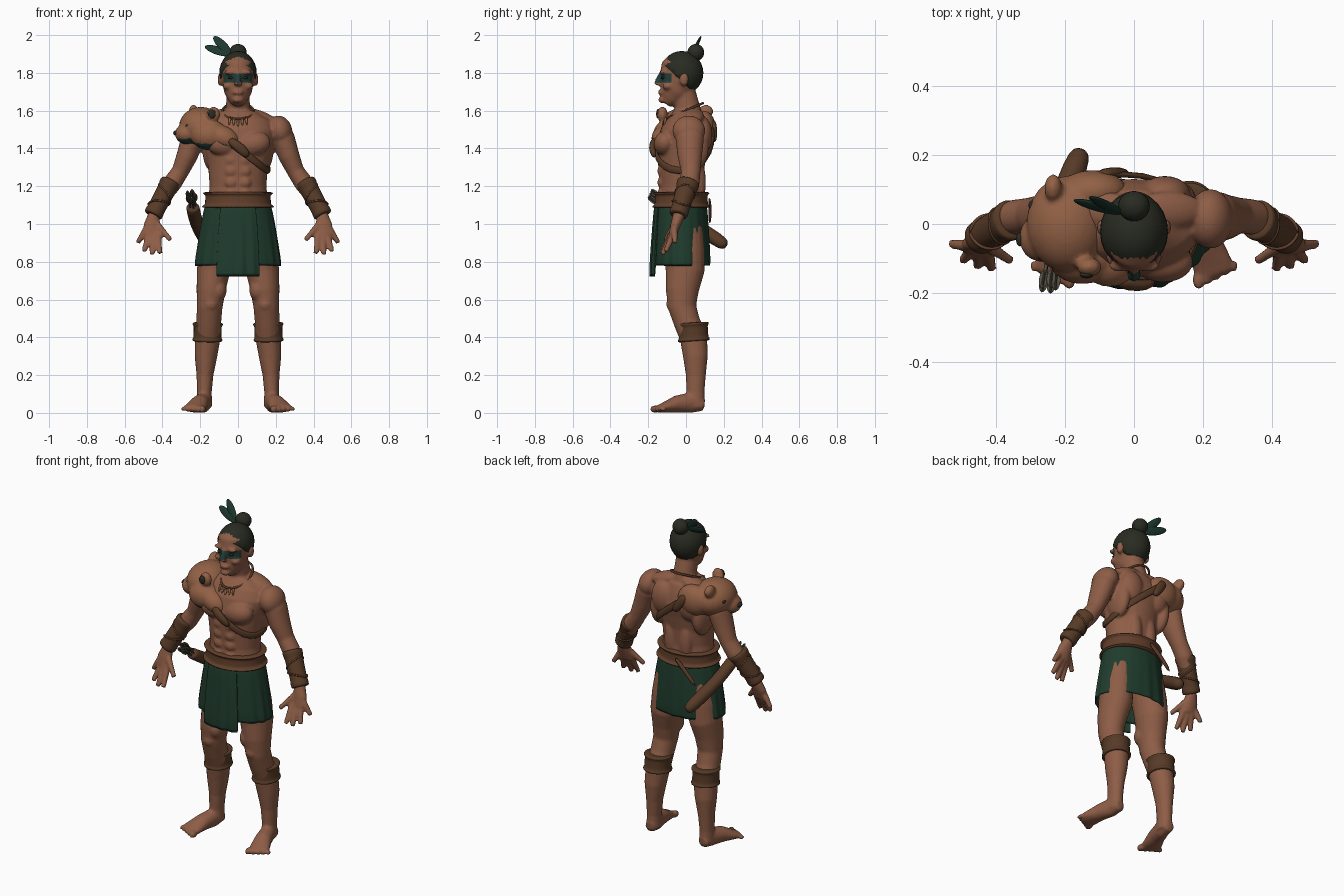
import bpy, bmesh
from math import sin, cos, pi, radians
from mathutils import Vector, Matrix, Euler

cube = bpy.data.objects.get("Cube")
if cube:
    bpy.data.objects.remove(cube, do_unlink=True)

X, Z = Vector((1, 0, 0)), Vector((0, 0, 1))
SIDES = (("left", 1), ("right", -1))


def material(name, *rgb):
    m = bpy.data.materials.new(name)
    m.use_nodes = True
    m.diffuse_color = (*rgb, 1)
    shader = m.node_tree.nodes["Principled BSDF"]
    shader.inputs["Base Color"].default_value = (*rgb, 1)
    shader.inputs["Roughness"].default_value = .8
    return m


skin = material("skin", .27, .11, .062)
pelt = material("pelt", .29, .12, .06)
leather = material("leather", .095, .043, .02)
belt_hide = material("belt hide", .12, .05, .024)
cloth_green = material("cloth green", .014, .045, .026)
hair_dark = material("dark hair", .022, .025, .016)
feather_green = material("feather green", .012, .04, .028)
paint = material("face paint", .018, .05, .042)
bone = material("bone", .32, .15, .07)
arrow_grey = material("arrow grey", .09, .08, .055)


def finish(name, bm, *mats, voxel=0, subdivide=0, thickness=0):
    """Turn a bmesh into a smooth object, optionally fused by remeshing."""
    bmesh.ops.recalc_face_normals(bm, faces=bm.faces)
    mesh = bpy.data.meshes.new(name)
    bm.to_mesh(mesh)
    bm.free()
    ob = bpy.data.objects.new(name, mesh)
    bpy.context.collection.objects.link(ob)
    if voxel:
        remesh = ob.modifiers.new("fuse", "REMESH")
        remesh.mode, remesh.voxel_size = "VOXEL", voxel
        relax = ob.modifiers.new("relax", "SMOOTH")
        relax.factor, relax.iterations = .5, 3
        graph = bpy.context.evaluated_depsgraph_get()
        fused = bpy.data.meshes.new_from_object(ob.evaluated_get(graph))
        ob.modifiers.clear()
        ob.data = fused
    if thickness:
        ob.modifiers.new("thickness", "SOLIDIFY").thickness = thickness
    if subdivide:
        sub = ob.modifiers.new("round", "SUBSURF")
        sub.levels = sub.render_levels = subdivide
    ob.data.materials.clear()
    for m in mats:
        ob.data.materials.append(m)
    ob.data.shade_smooth()
    return ob


def ball(bm, centre, radii, side=1, tilt=0, turn=None):
    x, y, z = centre
    turn = turn or Euler((0, tilt * side, 0)).to_quaternion()
    matrix = Matrix.LocRotScale(Vector((x * side, y, z)), turn, Vector(radii))
    bmesh.ops.create_uvsphere(bm, u_segments=24, v_segments=14, radius=1, matrix=matrix)


def frame(t, ref):
    u = (ref - t * ref.dot(t)).normalized()
    return u, t.cross(u)


def limb(bm, rows, side=1, ref=X, n=20):
    """Loft ellipses along a path; each row is x, y, z and two radii."""
    points = [Vector((x * side, y, z)) for x, y, z, a, b in rows]
    rings = []
    for i, (p, row) in enumerate(zip(points, rows)):
        t = points[min(i + 1, len(rows) - 1)] - points[max(i - 1, 0)]
        u, v = frame(t.normalized(), ref)
        rings.append([bm.verts.new(p + u * row[3] * cos(k * 2 * pi / n)
                                   + v * row[4] * sin(k * 2 * pi / n)) for k in range(n)])
    for low, high in zip(rings, rings[1:]):
        for k in range(n):
            j = (k + 1) % n
            bm.faces.new((low[k], low[j], high[j], high[k]))
    bm.faces.new(rings[0])
    bm.faces.new(rings[-1])


def part(name, mat, rows, side=1, ref=X, n=12, subdivide=1):
    bm = bmesh.new()
    limb(bm, rows, side, ref, n)
    return finish(name, bm, mat, subdivide=subdivide)


def cuff(name, mat, top, bottom, side=1):
    """Leather band with a raised rim at both ends."""
    rows = []
    for t, swell in ((0, .97), (.02, 1.1), (.14, 1.1), (.18, 1), (.5, 1.02),
                     (.82, 1), (.86, 1.1), (.98, 1.1), (1, .97)):
        row = [p + (q - p) * t for p, q in zip(top, bottom)]
        rows.append((*row[:3], row[3] * swell, row[4] * swell))
    part(name, mat, rows, side, n=24)


# Body: torso, neck and head
body = bmesh.new()
limb(body, [(0, -.02, .95, .16, .11), (0, -.025, 1.08, .165, .125), (0, -.025, 1.2, .15, .115),
            (0, -.025, 1.3, .158, .122), (0, -.02, 1.4, .175, .135), (0, 0, 1.48, .2, .135),
            (0, .01, 1.54, .18, .11), (0, .02, 1.59, .1, .08)], n=32)
limb(body, [(0, .03, 1.53, .08, .07), (0, .005, 1.62, .064, .068), (0, -.015, 1.72, .06, .06)])
limb(body, [(0, -.11, 1.64, .03, .028), (0, -.088, 1.665, .052, .058), (0, -.06, 1.7, .073, .083),
            (0, -.04, 1.75, .084, .1), (0, -.028, 1.8, .09, .108), (0, -.022, 1.85, .086, .105),
            (0, -.02, 1.89, .06, .07)], n=28)
limb(body, [(0, -.128, 1.8, .012, .014), (0, -.145, 1.76, .015, .018), (0, -.152, 1.735, .024, .018)])
ball(body, (0, -.13, 1.697), (.032, .02, .014))
ball(body, (0, -.122, 1.657), (.03, .025, .018))

# Body: paired muscles, arms, hands, legs and feet
for name, s in SIDES:
    ball(body, (.094, -.01, 1.765), (.014, .024, .035), s)
    ball(body, (.04, -.122, 1.803), (.036, .017, .011), s)
    ball(body, (.055, -.095, 1.73), (.026, .03, .02), s)
    ball(body, (.085, -.11, 1.425), (.088, .06, .065), s, tilt=-.2)
    ball(body, (.14, .035, 1.4), (.048, .085, .12), s)
    ball(body, (.09, .085, 1.47), (.075, .055, .1), s)
    ball(body, (.1, .04, 1.57), (.11, .055, .035), s, tilt=.3)
    ball(body, (.222, .015, 1.495), (.065, .087, .08), s, tilt=-.3)
    ball(body, (.05, .07, 1.22), (.04, .035, .12), s)
    for step in range(4):
        ball(body, (.035, -.127, 1.16 + step * .06), (.035, .025, .032), s)
    limb(body, [(.215, .02, 1.53, .05, .06), (.24, .02, 1.45, .062, .075), (.27, .02, 1.36, .056, .065),
                (.305, .025, 1.28, .046, .052), (.345, .02, 1.22, .05, .052), (.4, -.01, 1.14, .042, .045),
                (.445, -.037, 1.05, .03, .032), (.455, -.055, .995, .045, .027),
                (.457, -.072, .94, .046, .02)], s)
    # Fingers splay from the knuckles, the thumb from the wrist
    for base, tip in (((.424, -.075, .95), (.413, -.13, .845)), ((.447, -.075, .94), (.455, -.125, .838)),
                      ((.472, -.07, .94), (.498, -.108, .855)), ((.49, -.062, .965), (.532, -.058, .9)),
                      ((.43, -.06, 1), (.357, -.108, .915))):
        middle = [(p + q) / 2 for p, q in zip(base, tip)]
        limb(body, [(*base, .019, .018), (*middle, .016, .016), (*tip, .014, .013)], s, n=10)
    limb(body, [(.1, -.02, .98, .09, .11), (.12, -.01, .85, .09, .108), (.13, -.005, .75, .088, .103),
                (.143, -.02, .65, .077, .088), (.15, -.02, .56, .068, .075), (.155, .005, .48, .066, .07),
                (.16, .04, .4, .068, .073), (.17, .05, .3, .06, .066), (.175, .052, .2, .045, .053),
                (.178, .05, .11, .039, .048), (.178, .05, .03, .042, .05)], s)
    ball(body, (.145, -.055, .575), (.045, .05, .045), s)
    ball(body, (.105, -.05, .65), (.045, .055, .06), s)
    limb(body, [(.178, .095, .04, .03, .03), (.183, .03, .055, .042, .055), (.205, -.05, .047, .049, .045),
                (.225, -.11, .03, .058, .029), (.235, -.145, .022, .058, .02)], s)
    for toe in range(5):
        size = .024 - toe * .0025
        ball(body, (.188 + toe * .026, -.162 + toe * .01, .02), (size * .75, size * 1.2, size * .85), s)
figure = finish("body", body, skin, paint, voxel=.008)
for vert in figure.data.vertices:
    vert.co.z = max(vert.co.z, 0)
for face in figure.data.polygons:
    c = face.center
    face.material_index = int(1.748 < c.z < 1.795 and c.y < -.075)

# Hair cap with a sloping hairline, bun and eyes
bm = bmesh.new()
ball(bm, (0, -.022, 1.8), (.099, .114, .116))
cut = bmesh.ops.bisect_plane(bm, geom=bm.verts[:] + bm.edges[:] + bm.faces[:], clear_inner=True,
                             plane_co=(0, -.13, 1.855), plane_no=(0, .68, .73))
bmesh.ops.contextual_create(bm, geom=[e for e in cut["geom_cut"] if isinstance(e, bmesh.types.BMEdge)])
finish("hair", bm, hair_dark)
bm = bmesh.new()
ball(bm, (0, .052, 1.908), (.046, .044, .045))
finish("hair_bun", bm, hair_dark)
for name, s in SIDES:
    bm = bmesh.new()
    ball(bm, (.038, -.121, 1.774), (.015, .012, .007), s)
    finish(name + "_eye", bm, hair_dark)

# Feathers tucked beside the bun
for name, tip in (("upper", (-.128, .08, 1.993)), ("lower", (-.175, .07, 1.94))):
    root, end = Vector((-.035, .03, 1.895)), Vector(tip)
    along = end - root
    bm = bmesh.new()
    ball(bm, (root + end) / 2, (along.length / 2, .008, .024),
         turn=along.to_track_quat("X", "Z") @ Euler((.5, 0, 0)).to_quaternion())
    finish(name + "_feather", bm, feather_green)


def cloth(name, rows, start, end, folds):
    """Pleated sheet hung around the hips; folds deepen towards the hem."""
    bm = bmesh.new()
    count, grid = 96, []
    for level, (z, a, b) in enumerate(rows):
        line = []
        for k in range(count + 1):
            ang = radians(start + (end - start) * k / count)
            swell = 1 + .009 * level * sin(folds * ang) * cos(3 * ang + 1)
            line.append(bm.verts.new((a * swell * cos(ang), -.025 + b * swell * sin(ang), z)))
        grid.append(line)
    for low, high in zip(grid, grid[1:]):
        for k in range(count):
            bm.faces.new((low[k], low[k + 1], high[k + 1], high[k]))
    bmesh.ops.remove_doubles(bm, verts=bm.verts, dist=.0005)
    finish(name, bm, cloth_green, subdivide=1, thickness=.008)


# Kilt, front flap and belt
cloth("kilt", [(1.12, .172, .135), (1.0, .197, .143), (.88, .216, .15), (.775, .232, .153)], 0, 360, 17)
cloth("front_flap", [(1.11, .185, .143), (1.0, .207, .152), (.85, .225, .162), (.718, .235, .168)], 240, 300, 22)
cuff("belt", belt_hide, (0, -.025, 1.17, .17, .137), (0, -.025, 1.085, .176, .142))

# Bracers with crossed lacing, and calf bands
for name, s in SIDES:
    top, bottom = (.355, .014, 1.225, .051, .056), (.452, -.042, 1.045, .046, .045)
    cuff(name + "_bracer", leather, top, bottom, s)
    cuff(name + "_calf_band", leather, (.16, .035, .478, .074, .078), (.162, .042, .378, .073, .078), s)
    p, q = Vector(top[:3]), Vector(bottom[:3])
    u, v = frame((q - p).normalized(), X)
    for label, spin in (("first", 1), ("second", -1)):
        rows = []
        for k in range(17):
            ang = spin * k * pi / 8
            spot = p.lerp(q, .2 + .6 * k / 16) + u * .051 * cos(ang) + v * .053 * sin(ang)
            rows.append((*spot, .006, .006))
        part(name + "_" + label + "_lacing", belt_hide, rows, s, Z, n=6)

# Necklace cord and teeth
loop = [k * pi / 12 for k in range(25)]
part("necklace", leather, [(.083 * cos(a), -.01 + .1 * sin(a), 1.598 + .042 * sin(a), .007, .007)
                           for a in loop], ref=Z, n=8)
for k in range(-2, 3):
    x, y, z = k * .022, -.114 + abs(k) * .004, 1.553 + abs(k) * .006
    part("necklace_tooth", bone, [(x, y, z, .008, .008), (x, y - .006, z - .02, .008, .008),
                                  (x * 1.1, y - .01, z - .045, .002, .002)], n=8)

# Animal pelt over the right shoulder: skull, muzzle, ears and drape
bm = bmesh.new()
ball(bm, (-.195, 0, 1.515), (.118, .14, .105))
ball(bm, (-.272, -.04, 1.477), (.062, .07, .055))
ball(bm, (-.15, -.1, 1.47), (.1, .075, .08))
ball(bm, (-.07, -.115, 1.455), (.085, .068, .06), tilt=.5)
ball(bm, (-.12, .095, 1.51), (.1, .062, .09))
ball(bm, (-.13, -.125, 1.58), (.036, .028, .042))
ball(bm, (-.235, .105, 1.595), (.026, .04, .036))
hide = finish("animal_pelt", bm, pelt, paint, voxel=.009)
for face in hide.data.polygons:
    c = face.center
    face.material_index = int(face.normal.z < -.55 and c.y < .02 and c.x < -.06)
bm = bmesh.new()
ball(bm, (-.332, -.045, 1.482), (.011, .02, .013))
ball(bm, (-.262, -.098, 1.52), (.016, .012, .009))
ball(bm, (-.295, .055, 1.53), (.012, .014, .009))
ball(bm, (-.138, -.148, 1.583), (.02, .01, .025))
finish("pelt_nose_eyes_and_ear", bm, hair_dark)

# Pelt paws and the strap that ties them across the chest and back
part("front_paw", leather, [(-.05, -.165, 1.45, .02, .015), (-.01, -.18, 1.42, .026, .018),
                            (.03, -.178, 1.385, .028, .018), (.055, -.165, 1.355, .016, .012)])
part("back_paw", leather, [(-.1, .145, 1.55, .025, .014), (-.06, .15, 1.49, .028, .018),
                           (-.02, .148, 1.43, .018, .014)])
part("chest_strap", leather, [(x, y, z, .02, .009) for x, y, z in (
    (-.1, -.14, 1.47), (.03, -.168, 1.38), (.1, -.142, 1.325), (.15, -.085, 1.285), (.168, 0, 1.28),
    (.16, .07, 1.31), (.08, .135, 1.385), (-.03, .147, 1.475), (-.12, .14, 1.55))], ref=Z)

# Quiver, its strap, and arrows with fletching
part("quiver", leather, [(-.24, -.11, 1.095, .038, .034), (-.238, -.09, 1.08, .036, .032),
                         (-.222, .03, 1.005, .036, .036), (-.185, .13, .94, .038, .038),
                         (-.158, .2, .893, .034, .036), (-.152, .215, .885, .015, .015)], n=16)
part("quiver_strap", belt_hide, [(-.01, .122, 1.14, .014, .008), (-.08, .13, 1.08, .014, .008),
                                 (-.155, .125, 1, .014, .008)], ref=Z)
for k in range(5):
    spread = Vector((cos(k * 1.26), .4 * sin(k * 1.26), sin(k * 1.26))) * .022
    root, end = Vector((-.238, -.09, 1.085)) + spread * .6, Vector((-.25, -.19, 1.16)) + spread
    bm = bmesh.new()
    limb(bm, [(*root, .005, .005), (*end, .005, .005)], n=8)
    along = end - root
    for roll in (0, pi / 2):
        ball(bm, root.lerp(end, .75), (.035, .003, .013),
             turn=along.to_track_quat("X", "Z") @ Euler((roll, 0, 0)).to_quaternion())
    finish("arrow", bm, arrow_grey)
